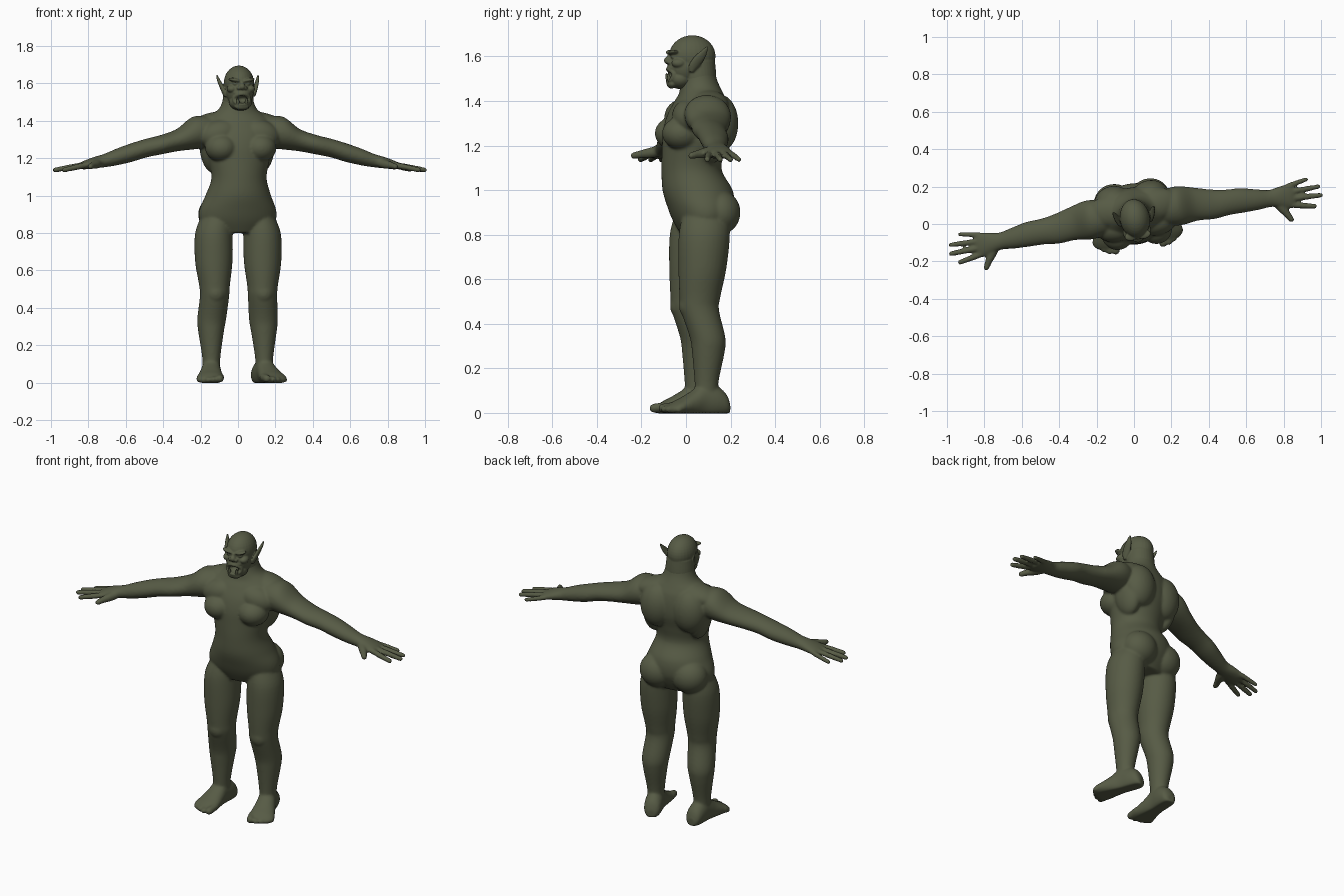
import bpy, bmesh
from math import sin, cos, pi, radians
from mathutils import Vector as V, Matrix as M

# The figure is symmetric, then turned about a vertical axis
TURN = M.Translation((0, .06, 0)) @ M.Rotation(radians(9), 4, 'Z') @ M.Translation((0, -.06, 0))
X, Y, Z = V((1, 0, 0)), V((0, 1, 0)), V((0, 0, 1))
SIDES = (1, -1)

skin = bpy.data.materials.new("skin")
skin.diffuse_color = (.095, .105, .06, 1)


def ball(bm, c, r, rot=0):
    m = M.Translation(c) @ M.Rotation(rot, 4, 'Y') @ M.Diagonal((*r, 1))
    bmesh.ops.create_uvsphere(bm, u_segments=28, v_segments=18, radius=1, matrix=m)


def pair(bm, c, r, rot=0):
    for s in SIDES:
        ball(bm, (c[0] * s, c[1], c[2]), r, rot * s)


def spline(rows, sub=5):
    rows = [V(r) for r in rows]
    out = []
    for i in range(len(rows) - 1):
        a, b, c, d = rows[max(i - 1, 0)], rows[i], rows[i + 1], rows[min(i + 2, len(rows) - 1)]
        for k in range(sub):
            t = k / sub
            out.append(.5 * (2 * b + (c - a) * t + (2 * a - 5 * b + 4 * c - d) * t * t
                             + (3 * b - a - 3 * c + d) * t ** 3))
    return out + [rows[-1]]


def loft(bm, rows, u, v, n=32):
    """Smooth tube through rows of (x, y, z, radius along u, radius along v)."""
    rings = []
    for r in spline(rows):
        c = V(r[:3])
        rings.append([bm.verts.new(c + u * (r[3] * cos(2 * pi * k / n)) + v * (r[4] * sin(2 * pi * k / n)))
                      for k in range(n)])
    for a, b in zip(rings, rings[1:]):
        for k in range(n):
            bm.faces.new((a[k], a[(k + 1) % n], b[(k + 1) % n], b[k]))
    bm.faces.new(rings[0][::-1])
    bm.faces.new(rings[-1])


def digit(bm, p, q, r0, r1):
    p, q = V(p), V(q)
    d = (q - p).normalized()
    u = d.cross(Z if abs(d.z) < .9 else X).normalized()
    loft(bm, [(*p, r0, r0), (*((p + q) / 2), r0, r0), (*q, r1, r1)], u, d.cross(u), 14)
    ball(bm, q, (r1, r1, r1))


def finish(bm, name, voxel=None, smooth=0, cutter=None):
    bmesh.ops.recalc_face_normals(bm, faces=bm.faces)
    for v in bm.verts:
        v.co.z = max(v.co.z, -.002)
    bm.transform(TURN)
    for f in bm.faces:
        f.smooth = True
    me = bpy.data.meshes.new(name)
    bm.to_mesh(me)
    bm.free()
    ob = bpy.data.objects.new(name, me)
    bpy.context.collection.objects.link(ob)
    me.materials.append(skin)
    if voxel:
        m = ob.modifiers.new("fuse", 'REMESH')
        m.mode, m.voxel_size, m.use_smooth_shade = 'VOXEL', voxel, True
        if cutter:
            m = ob.modifiers.new("opening", 'BOOLEAN')
            m.operation, m.object = 'DIFFERENCE', cutter
        m = ob.modifiers.new("soften", 'SMOOTH')
        m.factor, m.iterations = .5, smooth
    return ob


# Torso and neck
bm = bmesh.new()
torso = [(.80, .07, .14, .09), (.86, .07, .20, .125), (.92, .068, .207, .148), (1.0, .052, .176, .157),
         (1.09, .025, .148, .135), (1.18, .032, .163, .14), (1.26, .045, .188, .148), (1.33, .055, .205, .14),
         (1.39, .065, .19, .12), (1.43, .068, .145, .10), (1.46, .064, .105, .09), (1.5, .06, .085, .078),
         (1.56, .055, .076, .07)]
loft(bm, [(0, cy, z, rx, ry) for z, cy, rx, ry in torso], X, Y, 48)
pair(bm, (.105, -.035, 1.255), (.087, .09, .075))            # breasts
pair(bm, (.11, -.005, 1.33), (.11, .075, .075), .25)         # upper chest
pair(bm, (.10, .135, 1.30), (.10, .085, .13))                # shoulder blades
pair(bm, (.145, .09, 1.24), (.055, .085, .12), .15)          # flanks
pair(bm, (.13, .085, 1.39), (.13, .085, .055), .2)           # neck to shoulder slope
pair(bm, (.098, .135, .90), (.105, .095, .10))               # buttocks

# Arms, hands, legs and feet
arm = [(.14, .06, 1.34, .09, .08), (.24, .06, 1.335, .105, .088), (.33, .055, 1.297, .09, .06),
       (.42, .04, 1.272, .08, .052), (.5, .037, 1.254, .069, .05), (.58, .035, 1.23, .066, .05),
       (.66, .027, 1.207, .056, .045), (.73, .022, 1.187, .046, .036), (.79, .02, 1.175, .058, .03),
       (.84, .017, 1.163, .066, .023), (.86, .017, 1.159, .05, .016)]
fingers = [(.83, .072, .938, .092, .014), (.845, .04, .995, .044, .015),
           (.845, .004, 1.0, -.003, .016), (.835, -.03, .96, -.056, .016)]
leg = [(.11, .07, .9, .08, .10), (.13, .062, .8, .10, .115), (.132, .053, .65, .10, .108),
       (.13, .042, .52, .082, .092), (.13, .042, .46, .078, .086), (.14, .075, .34, .077, .08),
       (.143, .078, .27, .068, .073), (.143, .07, .14, .049, .054), (.143, .07, .05, .045, .05)]
foot = [(-.105, .025, .045), (-.085, .045, .09), (-.04, .052, .125), (.02, .052, .135), (.07, .06, .10),
        (.12, .07, .07), (.155, .073, .052), (.18, .06, .035)]
toes = [(-.053, .212, .021), (-.019, .212, .016), (.01, .203, .015), (.036, .19, .015), (.06, .172, .015)]
for s in SIDES:
    loft(bm, [(x * s, y, z, a, b) for x, y, z, a, b in arm], Y, Z)
    for x0, y0, x1, y1, r in fingers:
        digit(bm, (x0 * s, y0, 1.164), (x1 * s, y1, 1.137), r, r * .85)
    digit(bm, (.765 * s, -.01, 1.172), (.805 * s, -.07, 1.162), .024, .02)
    digit(bm, (.805 * s, -.07, 1.162), (.826 * s, -.108, 1.155), .018, .015)
    loft(bm, [(x * s, *r) for x, *r in leg], X, Y)
    ball(bm, (.13 * s, -.012, .48), (.05, .04, .055))
    a = radians(11)
    fwd, out = V((s * sin(a), -cos(a), 0)), V((s * cos(a), sin(a), 0))
    ankle = V((.143 * s, .072, 0))
    loft(bm, [(*(ankle + fwd * d + Z * h * .42), w, h * .58) for d, w, h in foot], out, Z)
    for o, d, r in toes:
        base = ankle + out * o
        digit(bm, base + fwd * .13 + Z * .03, base + fwd * (d - r) + Z * r, r, r)
finish(bm, "body", .007, 7)

# Mouth opening cutter
bm = bmesh.new()
ball(bm, (0, -.092, 1.515), (.033, .045, .021))
cut = finish(bm, "mouth_cutter")
cut.hide_render = True

# Head
bm = bmesh.new()
ball(bm, (0, .028, 1.602), (.08, .105, .093))                # skull
ball(bm, (0, -.005, 1.555), (.073, .078, .085))              # face
loft(bm, [(0, .06, 1.42, .08, .07), (0, .058, 1.5, .083, .078), (0, .05, 1.58, .076, .08)], X, Y)
ball(bm, (0, -.028, 1.50), (.062, .055, .046))               # jaw
ball(bm, (0, -.066, 1.477), (.04, .022, .021))               # chin
ball(bm, (0, -.052, 1.548), (.05, .035, .022))               # muzzle
pair(bm, (.034, -.062, 1.617), (.038, .024, .011), -.2)      # brows
pair(bm, (.034, -.06, 1.598), (.014, .014, .011))            # eyes
pair(bm, (.05, -.04, 1.57), (.026, .034, .022))              # cheeks
digit(bm, (0, -.072, 1.61), (0, -.084, 1.582), .011, .017)   # nose
pair(bm, (.017, -.08, 1.575), (.012, .013, .01))             # nostrils
for k in range(24):                                          # lips
    t = 2 * pi * k / 24
    ball(bm, (.041 * cos(t), -.081 + .02 * cos(t) ** 2, 1.515 + .029 * sin(t)), (.011, .011, .01))
ear = [(.076, .012, 1.53, .010, .010), (.084, .024, 1.56, .013, .026), (.097, .045, 1.595, .011, .027),
       (.106, .063, 1.622, .008, .017), (.112, .078, 1.645, .004, .004)]
for s in SIDES:
    loft(bm, [(x * s, *r) for x, *r in ear], X, Y, 20)
finish(bm, "head", .004, 3, cut)

# Tusks
bm = bmesh.new()
for s in SIDES:
    digit(bm, (.022 * s, -.078, 1.488), (.024 * s, -.086, 1.522), .008, .003)
finish(bm, "tusks")
